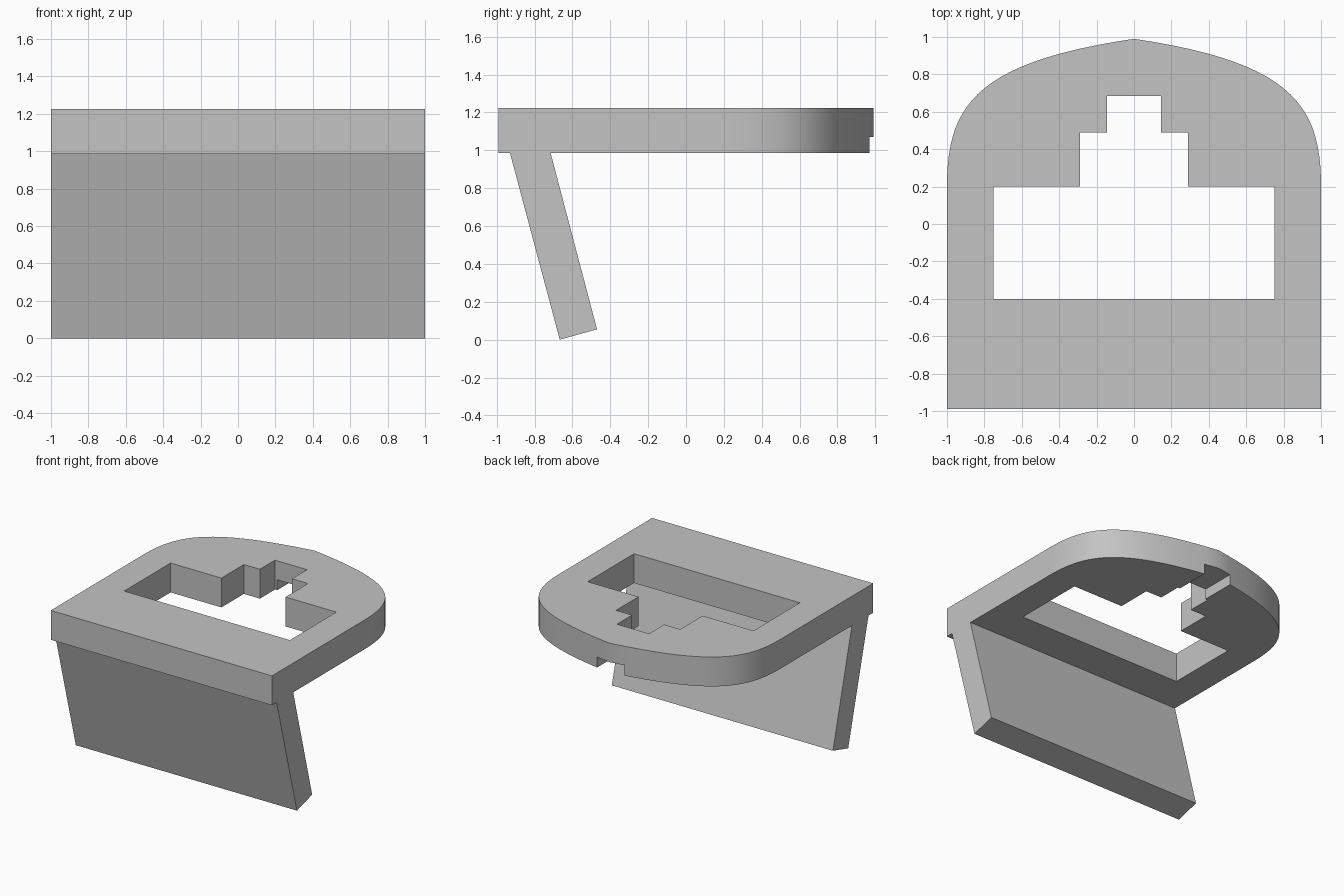
import bpy
import bmesh
from mathutils import Vector
from mathutils.geometry import interpolate_bezier

cube = bpy.data.objects.get("Cube")
if cube:
    bpy.data.objects.remove(cube, do_unlink=True)

BOTTOM, TOP = 0.985, 1.225

grey = bpy.data.materials.new("plain grey")
grey.use_nodes = True
grey.diffuse_color = (0.55, 0.55, 0.55, 1)
grey.node_tree.nodes["Principled BSDF"].inputs["Base Color"].default_value = grey.diffuse_color


def prism(name, points, direction):
    """Extrude a closed outline of 3D points along a direction."""
    bm = bmesh.new()
    face = bm.faces.new([bm.verts.new(p) for p in points])
    new = bmesh.ops.extrude_face_region(bm, geom=[face])["geom"]
    bmesh.ops.translate(bm, vec=direction,
                        verts=[v for v in new if isinstance(v, bmesh.types.BMVert)])
    bmesh.ops.recalc_face_normals(bm, faces=bm.faces)
    mesh = bpy.data.meshes.new(name)
    bm.to_mesh(mesh)
    bm.free()
    mesh.materials.append(grey)
    obj = bpy.data.objects.new(name, mesh)
    bpy.context.collection.objects.link(obj)
    return obj


def mirrored(half, z):
    """Close a right-hand half outline with its mirror image."""
    left = [(-x, y) for x, y in reversed(half) if x > 0]
    return [(x, y, z) for x, y in half + left]


def cut(target, cutter):
    mod = target.modifiers.new(cutter.name, 'BOOLEAN')
    mod.operation = 'DIFFERENCE'
    mod.solver = 'EXACT'
    mod.object = cutter
    cutter.hide_render = True
    cutter.hide_viewport = True
    bpy.context.view_layer.update()


# Slab with a rounded back
arc = interpolate_bezier(Vector((1, 0.2)), Vector((1, 0.63)),
                         Vector((0.85, 0.865)), Vector((0, 0.99)), 24)
half = [(1, -0.99)] + [(p.x, p.y) for p in arc[:-1]] + [(0, 0.99)]
slab = prism("slab", mirrored(half, BOTTOM), (0, 0, TOP - BOTTOM))

# Stepped opening through the slab
steps = [(0.75, -0.4), (0.75, 0.2), (0.29, 0.2), (0.29, 0.49), (0.145, 0.49), (0.145, 0.685)]
opening = prism("opening_cutter", mirrored(steps, BOTTOM - 0.1), (0, 0, 0.5))
cut(slab, opening)

# Channel under the slab from the opening to the back edge
channel_half = [(0.125, 0.6), (0.125, 1.1)]
channel = prism("channel_cutter", mirrored(channel_half, BOTTOM - 0.1), (0, 0, 0.185))
cut(slab, channel)

# Bake the cuts and remove the cutters
result = bpy.data.meshes.new_from_object(
    slab.evaluated_get(bpy.context.evaluated_depsgraph_get()))
slab.modifiers.clear()
slab.data = result
for cutter in (opening, channel):
    bpy.data.objects.remove(cutter, do_unlink=True)

# Slanted panel hanging below the front
side = [(-0.947, 1.05), (-0.732, 1.05), (-0.47, 0.055), (-0.667, 0)]
panel = prism("slanted_panel", [(-1, y, z) for y, z in side], (2, 0, 0))

# Smooth only the rounded back
bpy.ops.object.select_all(action='DESELECT')
slab.select_set(True)
bpy.context.view_layer.objects.active = slab
bpy.ops.object.shade_smooth_by_angle(angle=0.5)
